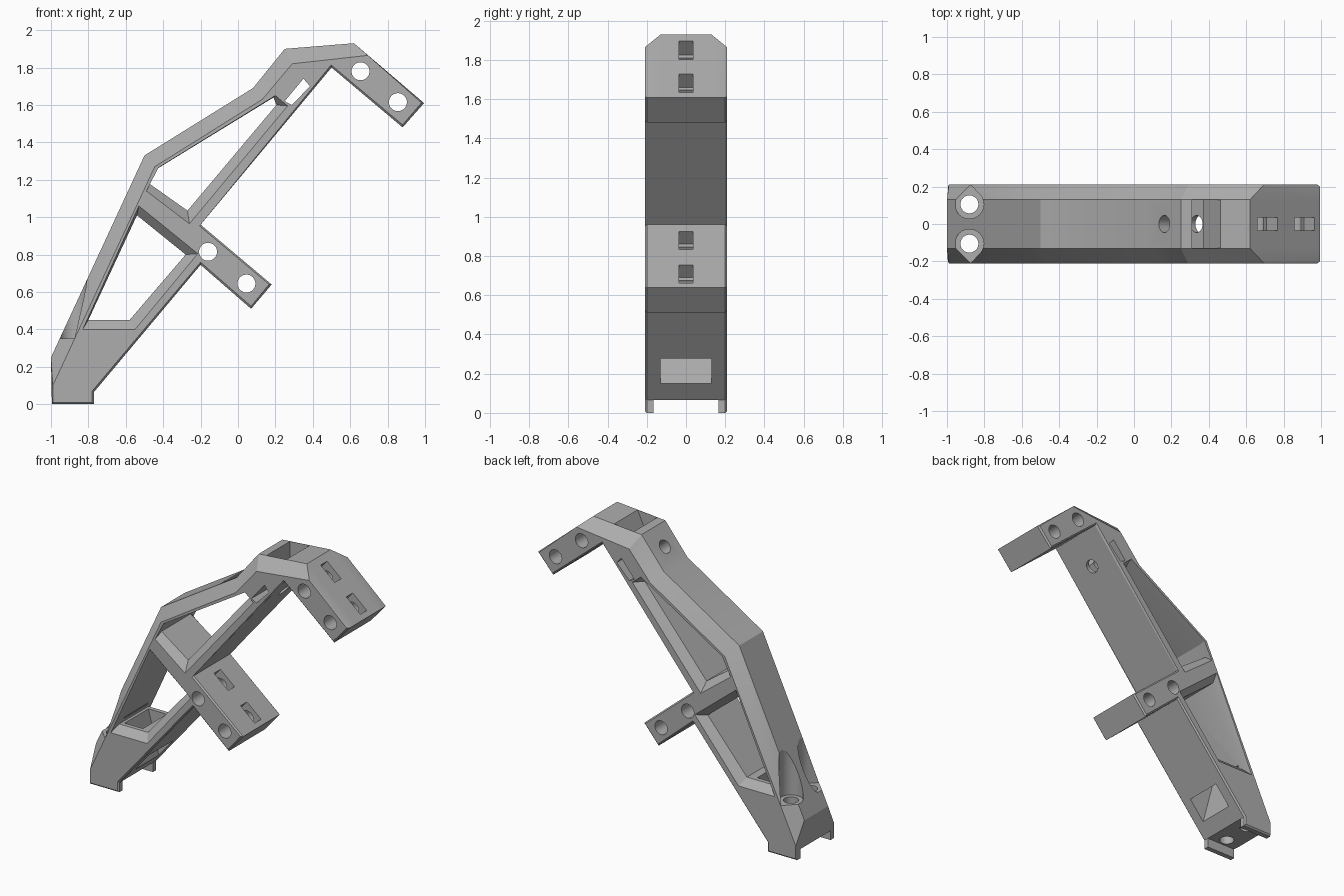
import bpy, bmesh, math
from mathutils import Vector, Matrix

cube = bpy.data.objects.get("Cube")
if cube:
    bpy.data.objects.remove(cube, do_unlink=True)

grey = bpy.data.materials.new("mid_grey")
grey.use_nodes = True
colour = (0.42, 0.42, 0.42, 1)
grey.diffuse_color = colour
grey.node_tree.nodes["Principled BSDF"].inputs["Base Color"].default_value = colour


def finish(name, bm):
    bmesh.ops.recalc_face_normals(bm, faces=bm.faces)
    mesh = bpy.data.meshes.new(name)
    bm.to_mesh(mesh)
    bm.free()
    mesh.materials.append(grey)
    ob = bpy.data.objects.new(name, mesh)
    bpy.context.collection.objects.link(ob)
    return ob


def loft(name, sections, place=lambda p, d: (p[0], d, p[1])):
    """Skin a closed solid through (depth, outline) sections."""
    bm = bmesh.new()
    rings = [[bm.verts.new(place(p, d)) for p in pts] for d, pts in sections]
    for a, b in zip(rings, rings[1:]):
        for i in range(len(a)):
            j = (i + 1) % len(a)
            bm.faces.new((a[i], a[j], b[j], b[i]))
    bm.faces.new(rings[0])
    bm.faces.new(rings[-1])
    return finish(name, bm)


def mirrored(half):
    return [(-y, p) for y, p in half] + [(y, p) for y, p in reversed(half)]


def prism(name, pts, half_width):
    return loft(name, [(-half_width, pts), (half_width, pts)])


def cylinder(name, centre, axis, radius, length):
    bm = bmesh.new()
    turn = Vector(axis).to_track_quat("Z", "Y").to_matrix().to_4x4()
    bmesh.ops.create_cone(bm, cap_ends=True, segments=32, radius1=radius, radius2=radius,
                          depth=length, matrix=Matrix.Translation(centre) @ turn)
    return finish(name, bm)


# Frame outline: foot, lower arm, upper arm (small edge bevel), then the spine (wide chamfer)
lower = [(-0.995, 0), (-0.77, 0), (-0.77, 0.065), (-0.2, 0.745), (0.07, 0.51), (0.18, 0.64),
         (-0.2, 0.96), (0.5, 1.8), (0.88, 1.48), (0.995, 1.61)]
lower_in = [(-0.99, 0.01), (-0.78, 0.01), (-0.78, 0.07), (-0.2, 0.759), (0.07, 0.524), (0.166, 0.641),
            (-0.206, 0.953), (0.498, 1.814), (0.88, 1.494), (0.981, 1.611)]
spine = [(0.62, 1.93), (0.25, 1.9), (0.08, 1.69), (-0.5, 1.33), (-1, 0.25)]
spine_in = [(0.695, 1.865), (0.29, 1.82), (0.13, 1.63), (-0.445, 1.27), (-0.99, 0.1)]
spine_mid = [Vector(a).lerp(b, 7 / 8) for a, b in zip(spine, spine_in)]
frame = loft("bracket_frame", mirrored([(0.21, lower_in + spine_in),
                                        (0.2, lower + spine_mid), (0.13, lower + spine)]))

cutters = []

# Windows with bevelled rims
windows = [
    ([(-0.83, 0.4), (-0.55, 0.4), (-0.215, 0.805), (-0.53, 1.06)],
     [(-0.8, 0.45), (-0.58, 0.45), (-0.28, 0.8), (-0.54, 1.01)]),
    ([(-0.49, 1.14), (-0.26, 0.965), (0.265, 1.595), (0.2, 1.65), (-0.425, 1.265)],
     [(-0.475, 1.18), (-0.27, 1.035), (0.205, 1.6), (0.19, 1.64), (-0.43, 1.26)])]
for rim, core in windows:
    cutters.append(loft("window_cutter", mirrored([(0.3, rim), (0.21, rim), (0.16, core)])))

# Cable channel through the foot, nut slot and top pocket
cutters.append(prism("channel_cutter", [(-0.66, 0), (-0.55, 0.13), (-0.65, 0.49), (-0.79, 0.49)], 0.13))
cutters.append(prism("nut_slot_cutter", [(0.25, 1.62), (0.288, 1.6), (0.385, 1.7), (0.35, 1.74)], 0.3))
cutters.append(prism("pocket_cutter", [(0.31, 2), (0.5, 2), (0.355, 1.69), (0.31, 1.68)], 0.128))

# Arms: cross holes and rectangular slots from the upper face
along, up = Vector((0.765, -0.644)), Vector((0.644, 0.765))
for hole in [(-0.16, 0.815), (0.045, 0.645), (0.655, 1.78), (0.855, 1.615)]:
    c = Vector(hole)
    cutters.append(cylinder("cross_hole_cutter", (c.x, 0, c.y), (0, 1, 0), 0.048, 1))
    cutters.append(prism("slot_cutter", [c + along * s * 0.071 + up * h
                                         for s, h in [(-1, 0), (1, 0), (1, 0.2), (-1, 0.2)]], 0.035))

# Slanted screw hole through the upper spine
cutters.append(cylinder("screw_hole_cutter", (0.26, 0, 1.71), (0.77, 0, -0.64), 0.046, 0.6))

# Foot: vertical holes with pointed recesses, and the gap between the two feet
for side in (-1, 1):
    y = side * 0.105
    cutters.append(cylinder("foot_hole_cutter", (-0.88, y, 0.2), (0, 0, 1), 0.048, 0.8))
    arc = [math.radians(a) for a in range(135, 406, 15)]
    drop = [(-0.88 + 0.077 * math.cos(a), y + side * 0.077 * math.sin(a)) for a in arc]
    drop.append((-0.88, side * 0.215))
    cutters.append(loft("recess_cutter", [(0.35, drop), (1, drop)], lambda p, d: (p[0], p[1], d)))
cutters.append(prism("foot_gap_cutter", [(-1.1, -0.1), (-0.7, -0.1), (-0.7, 0.065), (-1.1, 0.065)], 0.165))

# Carve the frame and discard the cutters
bpy.context.view_layer.objects.active = frame
frame.select_set(True)
for cutter in cutters:
    cutter.hide_render = True
    mod = frame.modifiers.new("cut", "BOOLEAN")
    mod.operation, mod.solver, mod.object = "DIFFERENCE", "EXACT", cutter
    bpy.ops.object.modifier_apply(modifier=mod.name)
    bpy.data.objects.remove(cutter, do_unlink=True)
bpy.ops.object.shade_smooth_by_angle(angle=math.radians(25))
